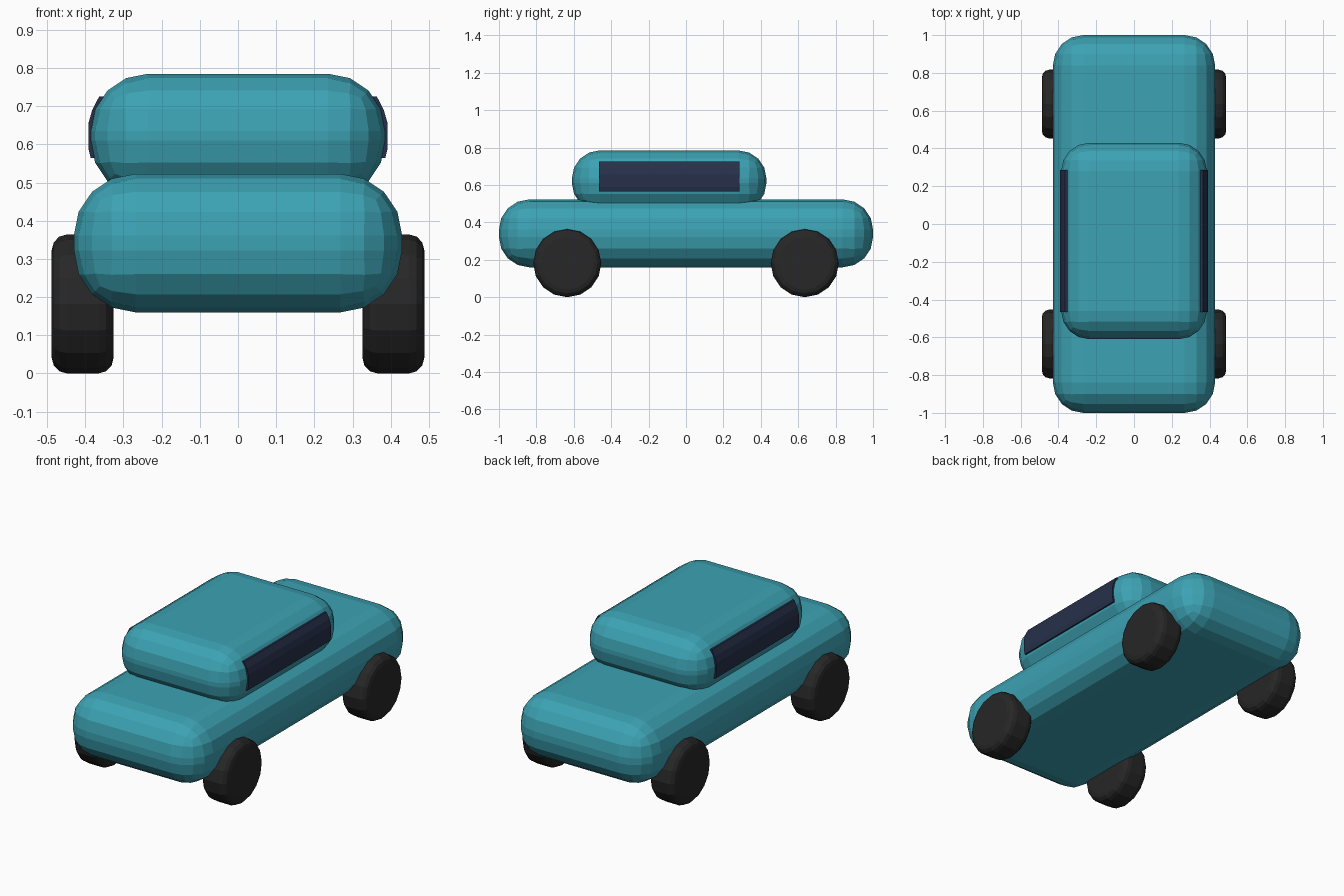
import bpy, bmesh, math
from mathutils import Matrix, Vector

if "Cube" in bpy.data.objects:
    bpy.data.objects.remove(bpy.data.objects["Cube"], do_unlink=True)


def material(name, colour):
    m = bpy.data.materials.new(name)
    m.use_nodes = True
    m.diffuse_color = (*colour, 1)
    m.node_tree.nodes["Principled BSDF"].inputs["Base Color"].default_value = (*colour, 1)
    return m


paint = material("teal paint", (0.045, 0.36, 0.45))
rubber = material("black rubber", (0.02, 0.02, 0.02))
glass = material("dark blue glass", (0.02, 0.03, 0.07))


def finish(name, bm, mat):
    bmesh.ops.recalc_face_normals(bm, faces=bm.faces)
    mesh = bpy.data.meshes.new(name)
    bm.to_mesh(mesh)
    bm.free()
    mesh.materials.append(mat)
    ob = bpy.data.objects.new(name, mesh)
    bpy.context.collection.objects.link(ob)
    return ob


def add_bevel(ob, width, segments, angle=30):
    mod = ob.modifiers.new("rounded edges", "BEVEL")
    mod.width = width
    mod.segments = segments
    mod.limit_method = "ANGLE"
    mod.angle_limit = math.radians(angle)


def rounded_box(name, low, high, radius, mat):
    low, high = Vector(low), Vector(high)
    bm = bmesh.new()
    bmesh.ops.create_cube(bm, size=1, matrix=Matrix.Translation((low + high) / 2)
                          @ Matrix.Diagonal((*(high - low), 1)))
    ob = finish(name, bm, mat)
    add_bevel(ob, radius, 4)


def wheel(name, x, y):
    bm = bmesh.new()
    bmesh.ops.create_cone(bm, cap_ends=True, segments=16, radius1=0.182, radius2=0.182,
                          depth=0.162, matrix=Matrix.Translation((x, y, 0.182))
                          @ Matrix.Rotation(math.pi / 2, 4, "Y"))
    add_bevel(finish(name, bm, rubber), 0.04, 3, 40)


def window(name, side):
    # Shallow domed section, extruded along the cabin
    section = [(0.32, 0.725), (0.364, 0.725), (0.382, 0.69), (0.392, 0.655),
               (0.392, 0.59), (0.386, 0.565), (0.32, 0.565)]
    bm = bmesh.new()
    face = bm.faces.new([bm.verts.new((side * x, -0.465, z)) for x, z in section])
    end = bmesh.ops.extrude_face_region(bm, geom=[face])["geom"]
    bmesh.ops.translate(bm, vec=(0, 0.75, 0),
                        verts=[v for v in end if isinstance(v, bmesh.types.BMVert)])
    finish(name, bm, glass)


# Body and cabin
rounded_box("body", (-0.43, -1, 0.16), (0.43, 1, 0.523), 0.162, paint)
rounded_box("cabin", (-0.386, -0.61, 0.46), (0.386, 0.43, 0.785), 0.15, paint)

# Mirrored windows and wheels
for side, label in ((1, "left"), (-1, "right")):
    window(f"{label}_window", side)
    for y, end in ((-0.635, "front"), (0.635, "rear")):
        wheel(f"{end}_{label}_wheel", side * 0.407, y)
